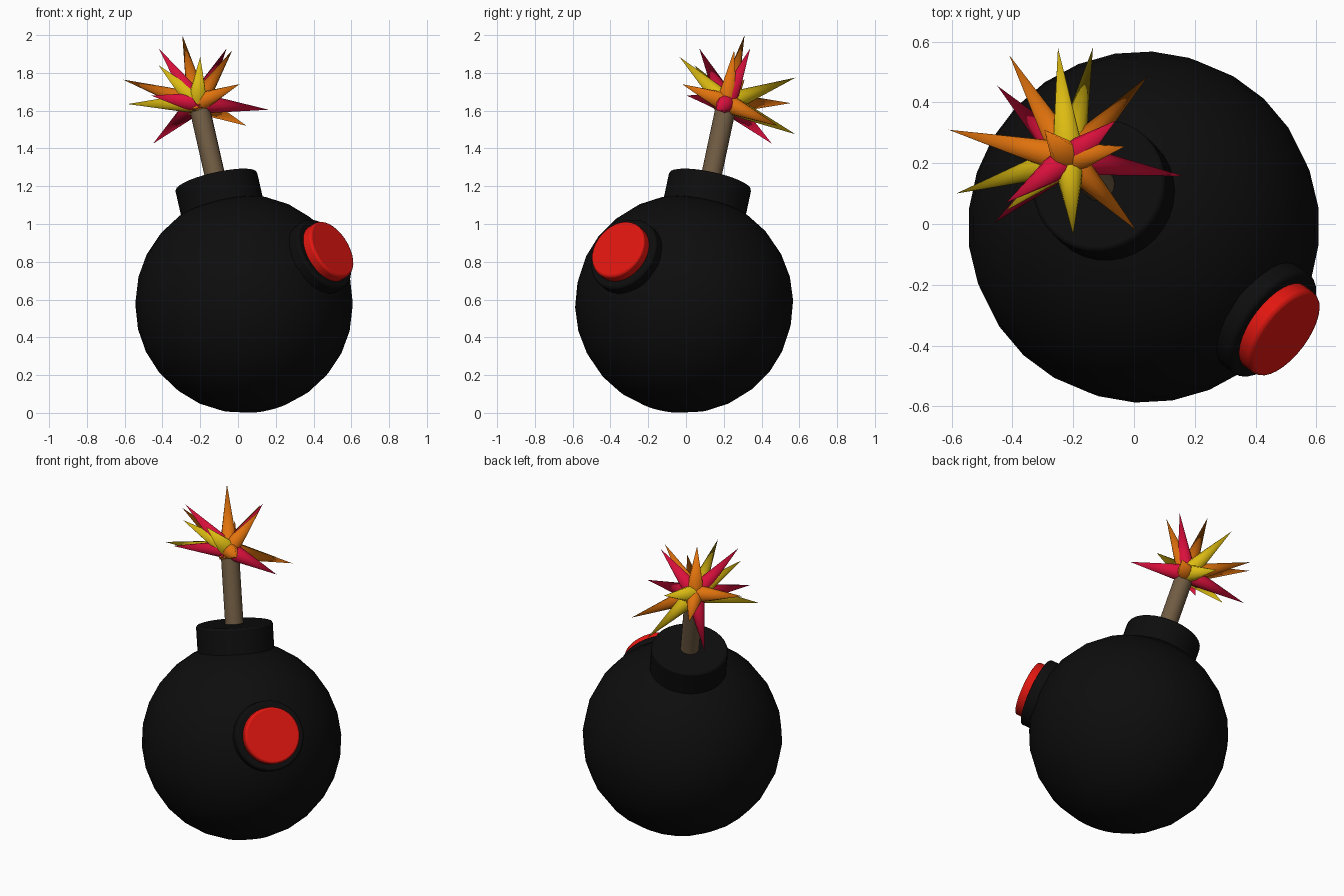
import bpy, math
from mathutils import Vector

if "Cube" in bpy.data.objects:
    bpy.data.objects.remove(bpy.data.objects["Cube"])

CENTER = Vector((0.032, -0.01, 0.577))
NECK_DIR = Vector((-0.217, 0.203, 0.955)).normalized()
BUTTON_DIR = Vector((0.714, -0.54, 0.444)).normalized()


def material(name, rgb):
    m = bpy.data.materials.new(name)
    m.diffuse_color = (*rgb, 1)
    m.use_nodes = True
    m.node_tree.nodes["Principled BSDF"].inputs["Base Color"].default_value = m.diffuse_color
    return m


BLACK = material("black", (0.004, 0.004, 0.004))
RED = material("red", (0.75, 0.008, 0.005))
ROPE = material("rope", (0.16, 0.105, 0.055))
ORANGE = material("orange", (0.75, 0.17, 0.004))
YELLOW = material("yellow", (0.72, 0.5, 0.006))
CRIMSON = material("crimson", (0.7, 0.005, 0.045))


def finish(name, mat, angle=40):
    ob = bpy.context.object
    ob.name = name
    ob.data.materials.append(mat)
    bpy.ops.object.shade_smooth_by_angle(angle=math.radians(angle))
    return ob


def aim(direction):
    return direction.to_track_quat('Z', 'Y').to_euler()


def disc(name, mat, axis, start, end, radius, sides=32, bevel=0.0):
    """Cylinder along an axis through the body centre."""
    bpy.ops.mesh.primitive_cylinder_add(
        vertices=sides, radius=radius, depth=end - start,
        location=CENTER + axis * (start + end) / 2, rotation=aim(axis))
    ob = finish(name, mat)
    if bevel:
        b = ob.modifiers.new("rounded_rim", 'BEVEL')
        b.width = bevel
        b.segments = 2
        b.limit_method = 'ANGLE'
    return ob


def spike(name, mat, origin, tip, overlap=0.04, radius=0.062):
    """Open-based cone running from just behind the origin to the tip."""
    d = (tip - origin).normalized()
    base = origin - d * overlap
    bpy.ops.mesh.primitive_cone_add(
        vertices=10, radius1=radius, radius2=0, depth=(tip - base).length,
        end_fill_type='NOTHING', location=(tip + base) / 2, rotation=aim(d))
    return finish(name, mat, 50)


# round body
bpy.ops.mesh.primitive_uv_sphere_add(segments=28, ring_count=14, radius=0.578,
                                     location=CENTER, rotation=aim(NECK_DIR))
finish("body", BLACK)

# neck collar and fuse
disc("neck", BLACK, NECK_DIR, 0.47, 0.685, 0.222, bevel=0.012)
disc("fuse", ROPE, NECK_DIR, 0.62, 1.08, 0.054, sides=16)

# button on the front right, in its housing
disc("button_housing", BLACK, BUTTON_DIR, 0.48, 0.60, 0.205, bevel=0.012)
disc("button", RED, BUTTON_DIR, 0.56, 0.655, 0.165, bevel=0.012)

# spark burst: tip positions by colour
BURST = Vector((-0.215, 0.215, 1.64))
TIPS = {
    ORANGE: [(-0.295, 0.31, 2.0), (-0.61, 0.31, 1.765), (-0.41, 0.555, 1.64),
             (0.045, 0.485, 1.52), (0.007, -0.02, 1.74), (-0.03, 0.255, 1.92)],
    YELLOW: [(-0.2, -0.035, 1.885), (-0.42, 0.045, 1.84), (-0.585, 0.1, 1.635),
             (-0.25, 0.58, 1.775), (-0.135, 0.58, 1.475)],
    CRIMSON: [(0.162, 0.158, 1.605), (-0.46, 0.003, 1.68), (-0.45, 0.455, 1.425),
              (-0.06, 0.34, 1.93), (-0.42, 0.07, 1.93)],
}
for mat, tips in TIPS.items():
    for i, tip in enumerate(tips):
        spike(f"spark_{mat.name}_{i + 1}", mat, BURST, Vector(tip))
